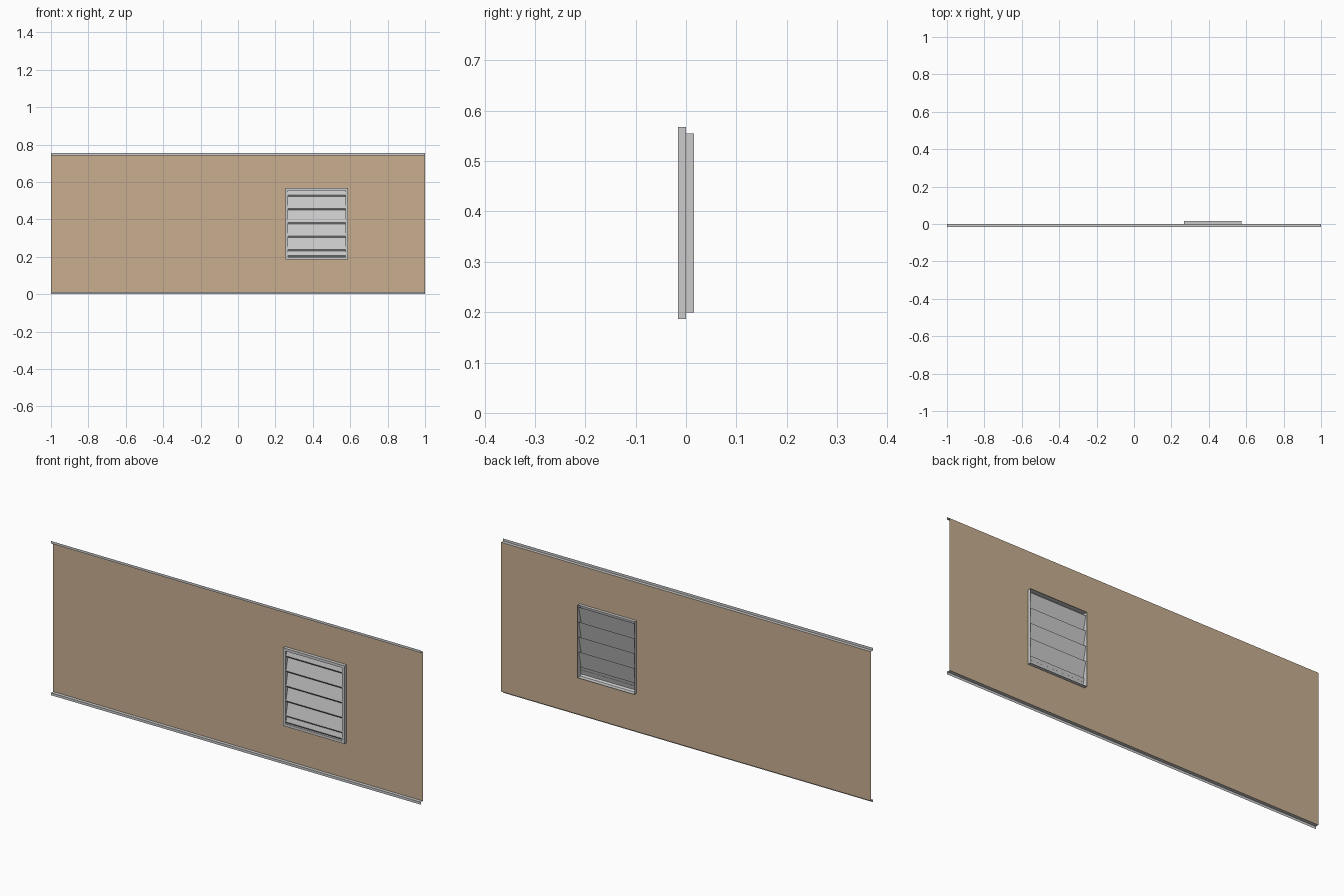
import bpy

if "Cube" in bpy.data.objects:
    bpy.data.objects.remove(bpy.data.objects["Cube"])

H = 0.754                       # overall height
D = 0.016                       # depth each side of the sheet
OX0, OX1, OZ0, OZ1 = 0.268, 0.575, 0.199, 0.555   # vent opening
FX0, FX1, FZ0, FZ1 = 0.255, 0.588, 0.186, 0.568   # outer frame


def make(name, verts, faces, mat=None):
    mesh = bpy.data.meshes.new(name)
    mesh.from_pydata(verts, [], faces)
    obj = bpy.data.objects.new(name, mesh)
    bpy.context.collection.objects.link(obj)
    if mat:
        mesh.materials.append(mat)
    return obj


def extrude_x(name, profile, x0, x1):
    """Sheet-metal strip: a (y, z) profile drawn along x."""
    n = len(profile)
    verts = [(x, y, z) for x in (x0, x1) for y, z in profile]
    faces = [(i, i + 1, n + i + 1, n + i) for i in range(n - 1)]
    return make(name, verts, faces)


def rect(x0, x1, z0, z1, y):
    return [(x0, y, z0), (x1, y, z0), (x1, y, z1), (x0, y, z1)]


def loft(name, loops, mat=None):
    """Join successive rectangular loops with walls."""
    verts = [v for loop in loops for v in loop]
    faces = [(4 * k + i, 4 * k + (i + 1) % 4, 4 * k + 4 + (i + 1) % 4, 4 * k + 4 + i)
             for k in range(len(loops) - 1) for i in range(4)]
    return make(name, verts, faces, mat)


tan = bpy.data.materials.new("tan_sheet")
tan.diffuse_color = (0.58, 0.43, 0.28, 1)
tan.use_nodes = True
tan.node_tree.nodes["Principled BSDF"].inputs["Base Color"].default_value = tan.diffuse_color

# Thin wall sheet with the vent opening
loft("panel", [rect(-1, 1, 0.012, H - 0.012, 0), rect(OX0, OX1, OZ0, OZ1, 0)], tan)

# Folded rails: a web reaching forward, then a lip turned outwards
extrude_x("bottom_rail", [(0, 0.012), (-D, 0.012), (-D, 0)], -1, 1)
extrude_x("top_rail", [(0, H - 0.012), (-D, H - 0.012), (-D, H)], -1, 1)

# Front frame: outer wall, face, then the sleeve running through the sheet
loft("vent_frame", [
    rect(FX0, FX1, FZ0, FZ1, 0),
    rect(FX0, FX1, FZ0, FZ1, -D),
    rect(OX0, OX1, OZ0, OZ1, -D),
    rect(OX0, OX1, OZ0, OZ1, D),
])

# Overlapping louvre blades, each with a lip folded under its front edge
blades = [0.530 - 0.073 * i for i in range(5)] + [0.207]
for i, z in enumerate(blades):
    top = min(z + 0.085, OZ1)
    if i == 5:
        top = z + 0.04
    y_top = -0.012 + (top - z) * 0.235
    extrude_x(f"louvre_blade_{i + 1}",
              [(y_top, top), (-0.012, z), (-0.006, z - 0.008)], OX0, OX1)
